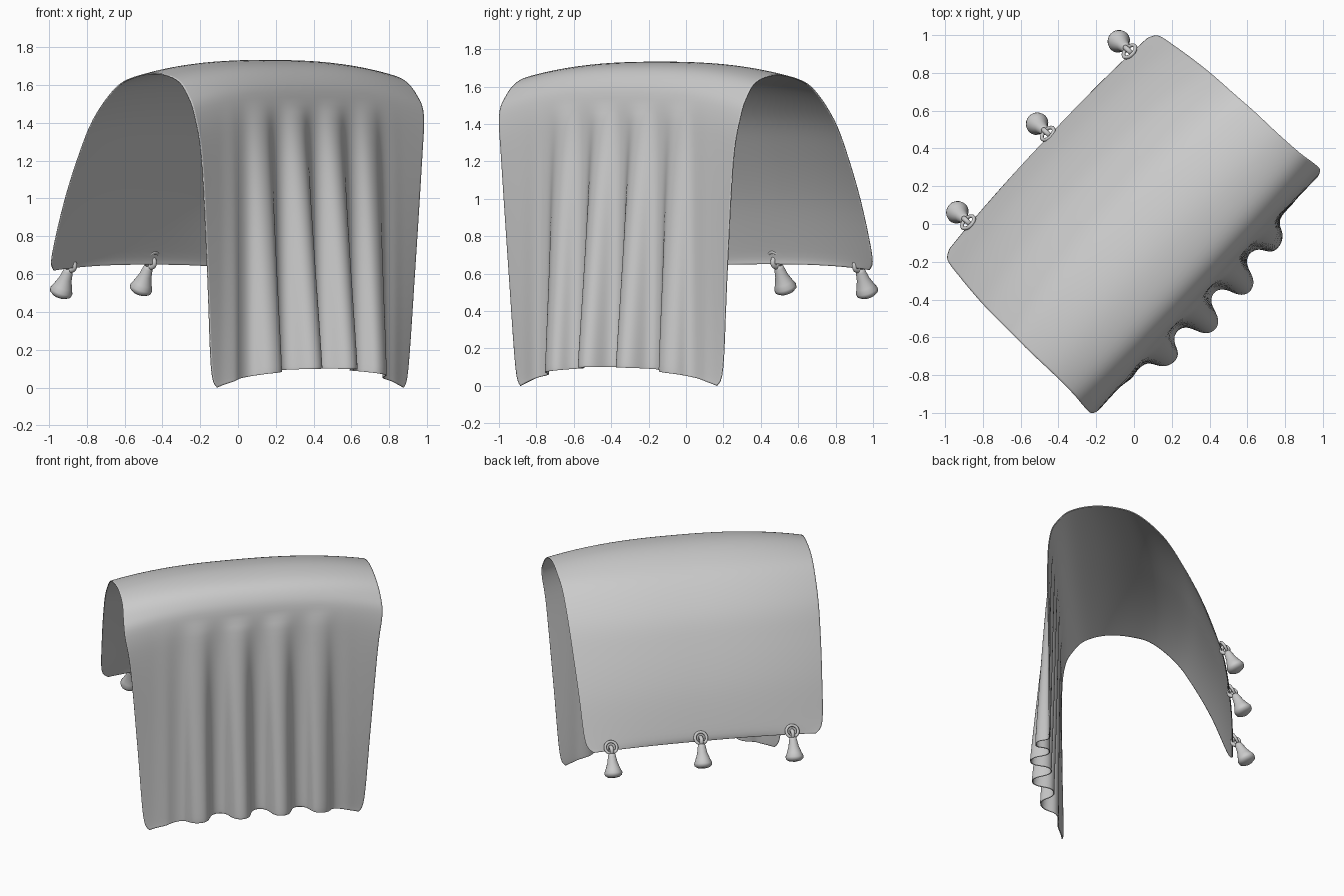
import bpy, bmesh
from math import radians, cos, sin, pi
from mathutils import Matrix

default = bpy.data.objects.get("Cube")
if default:
    bpy.data.objects.remove(default, do_unlink=True)

TURN = Matrix.Rotation(radians(46.8), 4, 'Z')
COLUMNS, STEPS = 160, 5
FOLD_WIDTH, FOLD_CENTRE = 0.28, 0.165

# Drape section, back hem to front hem:
# (side depth, side height, half width, middle depth, middle height)
SECTION = [
    (-.62, .62, .765, -.645, .65), (-.585, .69, .815, -.635, .72),
    (-.48, .97, .835, -.55, .99), (-.36, 1.22, .85, -.435, 1.25),
    (-.24, 1.42, .86, -.32, 1.45), (-.08, 1.58, .865, -.15, 1.62),
    (.06, 1.64, .87, .02, 1.7), (.23, 1.66, .87, .2, 1.73),
    (.38, 1.625, .875, .38, 1.705), (.465, 1.545, .885, .475, 1.63),
    (.515, 1.44, .885, .515, 1.5), (.535, 1.2, .85, .525, 1.22),
    (.53, .6, .8, .54, .62), (.52, .1, .76, .555, .17),
    (.525, 0, .72, .555, .1),
]


def smoothstep(x):
    x = min(max(x, 0), 1)
    return x * x * (3 - 2 * x)


def spline(rows, steps):
    """Catmull-Rom resampling of the section rows."""
    out = []
    for i in range(len(rows) - 1):
        a, b = rows[max(i - 1, 0)], rows[i]
        c, d = rows[i + 1], rows[min(i + 2, len(rows) - 1)]
        for k in range(steps):
            t = k / steps
            out.append([q + t / 2 * (r - p + t * (2 * p - 5 * q + 4 * r - s
                        + t * (3 * (q - r) + s - p)))
                        for p, q, r, s in zip(a, b, c, d)])
    out.append(rows[-1])
    return out


def finish(name, bm, matrix):
    mesh = bpy.data.meshes.new(name)
    bm.to_mesh(mesh)
    bm.free()
    mesh.shade_smooth()
    obj = bpy.data.objects.new(name, mesh)
    bpy.context.collection.objects.link(obj)
    obj.matrix_world = TURN @ matrix
    return obj


def cloth_point(row, t, on_front):
    side_n, side_z, half, mid_n, mid_z = row
    mix = 1 - abs(t) ** 2.5
    u = half * t
    n = side_n + (mid_n - side_n) * mix
    z = side_z + (mid_z - side_z) * mix
    if on_front:
        # Hanging folds deepen towards the hem and die out at the sides
        grow = min(max((1.5 - z) / 1.4, 0), 1) ** 0.65
        env = smoothstep((0.72 - abs(u)) / 0.24) * grow
        phase = 2 * pi * (u - FOLD_CENTRE) / FOLD_WIDTH
        n += env * (0.14 - 0.25 * u * u) * (1 + cos(phase)) / 2
        u += env * 0.22 * FOLD_WIDTH / (2 * pi) * sin(2 * phase)
    return u, -n, z


def lathe(name, profile, matrix):
    bm = bmesh.new()
    verts = [bm.verts.new((r, 0, z)) for r, z in profile]
    edges = [bm.edges.new(pair) for pair in zip(verts, verts[1:])]
    bmesh.ops.spin(bm, geom=verts + edges, cent=(0, 0, 0), axis=(0, 0, 1),
                   angle=2 * pi, steps=24)
    bmesh.ops.remove_doubles(bm, verts=bm.verts, dist=0.0001)
    bmesh.ops.recalc_face_normals(bm, faces=bm.faces)
    return finish(name, bm, matrix)


def ring(name, major, minor, matrix):
    bpy.ops.mesh.primitive_torus_add(major_radius=major, minor_radius=minor,
                                     major_segments=28, minor_segments=10)
    obj = bpy.context.object
    obj.name = name
    obj.data.shade_smooth()
    obj.matrix_world = TURN @ matrix


# Draped cloth
bm = bmesh.new()
grid = []
for i, row in enumerate(spline(SECTION, STEPS)):
    front = i > STEPS * 8
    grid.append([bm.verts.new(cloth_point(row, 2 * j / COLUMNS - 1, front))
                 for j in range(COLUMNS + 1)])
for low, high in zip(grid, grid[1:]):
    for j in range(COLUMNS):
        bm.faces.new((low[j + 1], low[j], high[j], high[j + 1]))
bmesh.ops.recalc_face_normals(bm, faces=bm.faces)
cloth = finish("draped_cloth", bm, Matrix())
thickness = cloth.modifiers.new("thickness", 'SOLIDIFY')
thickness.thickness = 0.006
thickness.offset = 0

# Hem weights: eyelet, hanging loop and bell on the back edge
BELL = [(0, 0), (.022, -.002), (.027, -.02), (.034, -.06), (.05, -.105),
        (.061, -.13), (.058, -.148), (.038, -.162), (0, -.168)]
for place, u in (("right", -.595), ("middle", .036), ("left", .65)):
    mix = 1 - abs(u / .765) ** 2.5
    n, edge = -.62 - .025 * mix, .62 + .03 * mix

    def at(out, up, angle, axis):
        return (Matrix.Translation((u, out - n, edge + up))
                @ Matrix.Rotation(radians(angle), 4, axis))

    ring("eyelet_" + place, .04, .01, at(.015, .03, -58, 'X'))
    ring("loop_" + place, .024, .014, at(.02, .01, 90, 'Y'))
    lathe("weight_" + place, BELL, at(.036, -.004, 25, 'X'))
